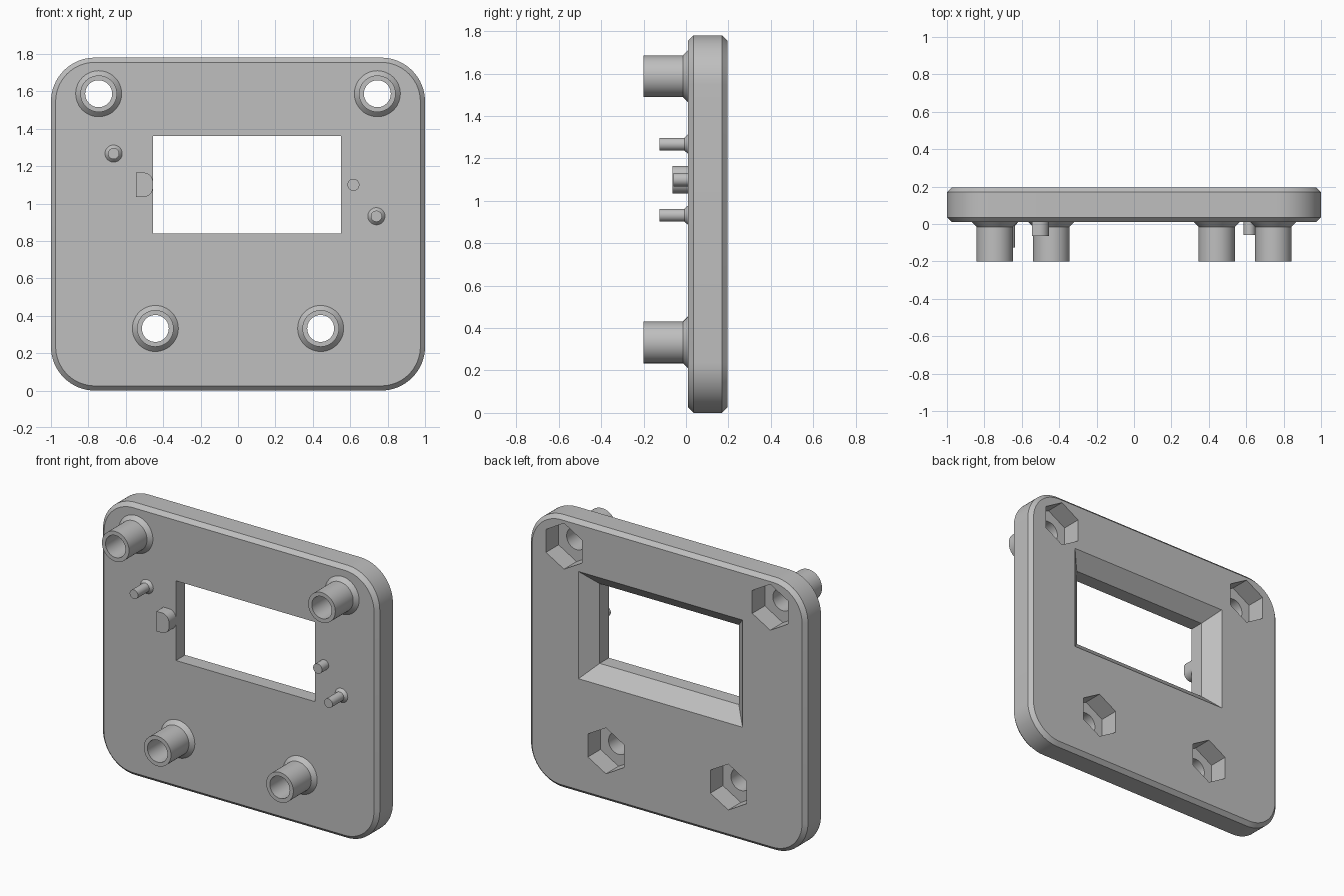
import bpy, bmesh, math
from math import sin, cos, pi

cube = bpy.data.objects.get("Cube")
if cube:
    bpy.data.objects.remove(cube, do_unlink=True)

grey = bpy.data.materials.new("plain grey")
grey.use_nodes = True
COLOUR = (0.52, 0.52, 0.52, 1)
grey.diffuse_color = COLOUR
grey.node_tree.nodes["Principled BSDF"].inputs["Base Color"].default_value = COLOUR

FRONT, BACK = 0.01, 0.195


def circle(x, z, r, n=48):
    """Outline in x, z; a six-sided one has a corner at the top."""
    return [(x + r * sin(2 * pi * i / n), z + r * cos(2 * pi * i / n)) for i in range(n)]


def rounded_rect(x0, x1, z0, z1, r_left, r_right, n=16):
    """Rectangle outline with its own corner radius on each side."""
    pts = []
    corners = [(x1, z1, r_right), (x0, z1, r_left), (x0, z0, r_left), (x1, z0, r_right)]
    for k, (x, z, r) in enumerate(corners):
        cx = x - r if x == x1 else x + r
        cz = z - r if z == z1 else z + r
        steps = n if r else 0
        for i in range(steps + 1):
            a = (k + i / max(steps, 1)) * pi / 2
            pts.append((cx + r * cos(a), cz + r * sin(a)))
    return pts


def loft(name, sections, caps=True):
    """Skin outlines placed at successive y depths."""
    bm = bmesh.new()
    rings = [[bm.verts.new((x, y, z)) for x, z in outline] for y, outline in sections]
    n = len(rings[0])
    for a, b in zip(rings, rings[1:]):
        for i in range(n):
            j = (i + 1) % n
            bm.faces.new((a[i], a[j], b[j], b[i]))
    if caps:
        bm.faces.new(rings[0])
        bm.faces.new(rings[-1])
    bmesh.ops.recalc_face_normals(bm, faces=bm.faces)
    me = bpy.data.meshes.new(name)
    bm.to_mesh(me)
    bm.free()
    me.materials.append(grey)
    ob = bpy.data.objects.new(name, me)
    bpy.context.collection.objects.link(ob)
    return ob


def smooth(ob):
    bpy.ops.object.select_all(action='DESELECT')
    ob.select_set(True)
    bpy.context.view_layer.objects.active = ob
    bpy.ops.object.shade_smooth_by_angle(angle=math.radians(30))


def plate_outline(inset):
    return rounded_rect(-1 + inset, 1 - inset, inset, 1.78 - inset, 0.235 - inset, 0.235 - inset)


def window_outline(grow):
    return rounded_rect(-0.455 - grow, 0.55 + grow, 0.84 - grow, 1.36 + grow, 0, 0)


# Plate with chamfered rims
C = 0.025
plate = loft("plate", [(FRONT, plate_outline(C)), (FRONT + C, plate_outline(0)),
                       (BACK - C, plate_outline(0)), (BACK, plate_outline(C))])

# Window that flares out towards the back
over = 0.02
cutters = [loft("window_cutter", [(FRONT - over, window_outline(0)), (BACK - 0.09, window_outline(0)),
                                  (BACK + over, window_outline(0.09 + over))])]

# Screw holes with hexagonal nut pockets
POSTS = {"upper": (0.745, 1.587), "lower": (0.442, 0.332)}
BORE = 0.072
spots = [(f"{level}_{side}", s * x, z) for level, (x, z) in POSTS.items()
         for side, s in (("left", 1), ("right", -1))]
for name, x, z in spots:
    bore = circle(x, z, BORE)
    cutters.append(loft(name + "_bore_cutter", [(FRONT - over, bore), (BACK + over, bore)]))
    nut = circle(x, z, 0.15, 6)
    cutters.append(loft(name + "_nut_cutter", [(BACK - 0.13, nut), (BACK + over, nut)]))

for cutter in cutters:
    mod = plate.modifiers.new(cutter.name, 'BOOLEAN')
    mod.operation = 'DIFFERENCE'
    mod.solver = 'EXACT'
    mod.object = cutter
bpy.context.view_layer.update()
cut = bpy.data.meshes.new_from_object(plate.evaluated_get(bpy.context.evaluated_depsgraph_get()))
plate.modifiers.clear()
plate.data = cut
for cutter in cutters:
    bpy.data.objects.remove(cutter, do_unlink=True)
smooth(plate)

# Hollow standoffs with a flared foot
for name, x, z in spots:
    profile = [(FRONT, 0.123), (FRONT - C, 0.098), (-0.2, 0.098), (-0.2, BORE), (FRONT, BORE)]
    smooth(loft(name + "_standoff", [(y, circle(x, z, r)) for y, r in profile], caps=False))

# Locating pins with a flared foot
for name, x, z in (("right_pin", -0.665, 1.267), ("left_pin", 0.74, 0.932)):
    profile = [(FRONT, 0.046), (FRONT - 0.018, 0.03), (-0.125, 0.03)]
    smooth(loft(name, [(y, circle(x, z, r, 32)) for y, r in profile]))

# Short peg and rounded tab beside the window
peg = circle(0.617, 1.1, 0.032, 32)
smooth(loft("short_peg", [(FRONT, peg), (-0.06, peg)]))
tab = rounded_rect(-0.545, -0.455, 1.035, 1.165, 0, 0.05)
smooth(loft("rounded_tab", [(FRONT, tab), (-0.063, tab)]))
